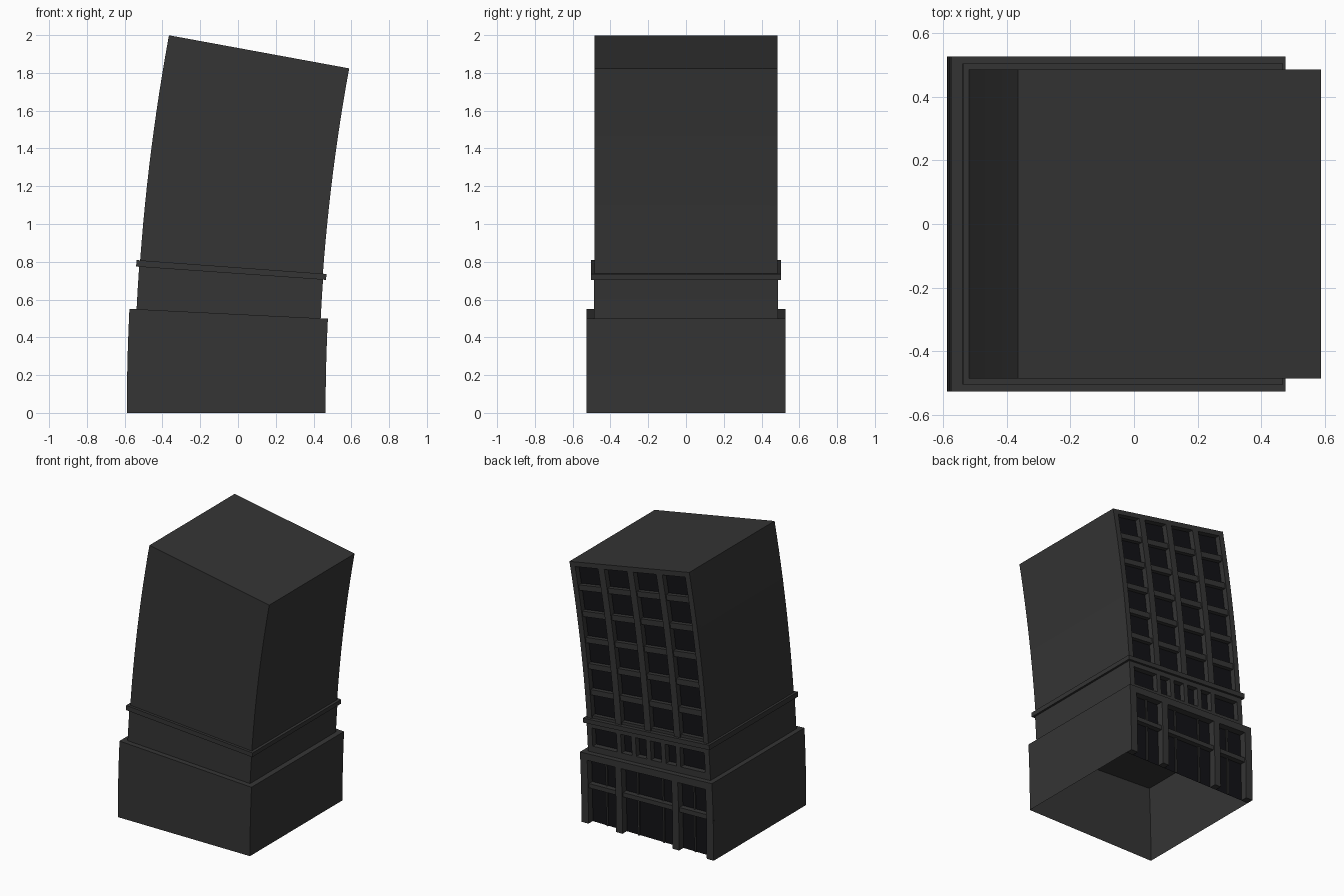
import bpy, bmesh, math

if "Cube" in bpy.data.objects:
    bpy.data.objects.remove(bpy.data.objects["Cube"])

K = 0.0945          # curvature of the leaning tower
X0 = -0.0625        # centre of the footprint
R = 1 / K


def mat(name, c):
    m = bpy.data.materials.new(name)
    m.diffuse_color = (*c, 1)
    m.use_nodes = True
    m.node_tree.nodes["Principled BSDF"].inputs["Base Color"].default_value = m.diffuse_color
    return m


WALL = mat("wall", (0.035, 0.035, 0.035))
GLASS = mat("glass", (0.006, 0.006, 0.008))


def bend(x, y, s):
    a = s * K
    return (X0 + R - (R - x) * math.cos(a), y, (R - x) * math.sin(a))


def box(bm, x1, x2, y1, y2, s1, s2, glass_back=False, bottom=True):
    """Box that follows the bend, split along its height."""
    n = max(1, round((s2 - s1) / 0.096))
    rings = []
    for i in range(n + 1):
        s = s1 + (s2 - s1) * i / n
        rings.append([bm.verts.new(bend(x, y, s)) for x, y in
                      ((x1, y1), (x2, y1), (x2, y2), (x1, y2))])
    for a, b in zip(rings, rings[1:]):
        for j in range(4):
            k = (j + 1) % 4
            f = bm.faces.new((a[j], a[k], b[k], b[j]))
            if glass_back and j == 2:
                f.material_index = 1
    bm.faces.new(rings[-1])
    if bottom:
        bm.faces.new(rings[0][::-1])


def finish(bm, name):
    me = bpy.data.meshes.new(name)
    bm.to_mesh(me)
    bm.free()
    me.materials.append(WALL)
    me.materials.append(GLASS)
    bpy.context.collection.objects.link(bpy.data.objects.new(name, me))


def shell(name, w, depth, s1, s2):
    """Plain storey block whose back wall is the recessed glazing."""
    bm = bmesh.new()
    box(bm, -w, w, -w, w - depth, s1, s2, True, False)
    finish(bm, name)


def frame(name, w, depth, s1, s2, posts, rails, inset=0.0):
    """Facade grid: posts are (x centre, width, low, high), rails are (low, high)."""
    bm = bmesh.new()
    for x, t, a, b in posts:
        box(bm, x - t / 2, x + t / 2, w - depth, w, a, b)
    for a, b in rails:
        full = b >= s2 - 1e-6
        box(bm, -w, w, w - depth, w - (0 if full else inset), a, b)
    finish(bm, name)


# Ground storey: open underneath, three tall bays in two rows
B, BT = 0.526, 0.525
shell("base_block", B, 0.05, 0, BT)
frame("base_frame", B, 0.05, 0, BT,
      [(sx * (B - 0.0275), 0.055, 0, BT) for sx in (-1, 1)] +
      [(sx * 0.225, 0.05, 0, BT) for sx in (-1, 1)],
      [(0.265, 0.297), (0.475, BT)], 0.012)

# Slim glazing bars in the shopfront
frame("base_glazing_bars", B - 0.04, 0.01, 0, 9,
      [(x, 0.012, 0, 0.48) for x in (-0.35, -0.1, 0.1, 0.35)], [])

# Mezzanine: wide windows either side of four small ones
M, MT = 0.488, 0.74
shell("mezzanine_block", M, 0.04, BT, MT)
frame("mezzanine_frame", M, 0.04, BT, MT,
      [(sx * (M - 0.02), 0.04, BT, MT) for sx in (-1, 1)] +
      [(i * 0.118, 0.035, BT, MT) for i in range(-2, 3)],
      [(BT, 0.57), (0.705, MT)])

# Projecting string course
bm = bmesh.new()
box(bm, -0.504, 0.504, -0.504, 0.504, MT, 0.773)
finish(bm, "string_course")

# Upper floors: four columns by six rows of windows
U, US, UT = 0.485, 0.773, 1.922
shell("tower_block", U, 0.04, US, UT)
pitch = (UT - US) / 6
frame("tower_frame", U, 0.04, US, UT,
      [(sx * (U - 0.02), 0.04, US, UT) for sx in (-1, 1)] +
      [(i * 0.235, 0.05, US, UT) for i in (-1, 0, 1)],
      [(max(US, US + i * pitch - 0.02), min(UT, US + i * pitch + 0.02))
       for i in range(6)] + [(UT - 0.035, UT)], 0.01)
